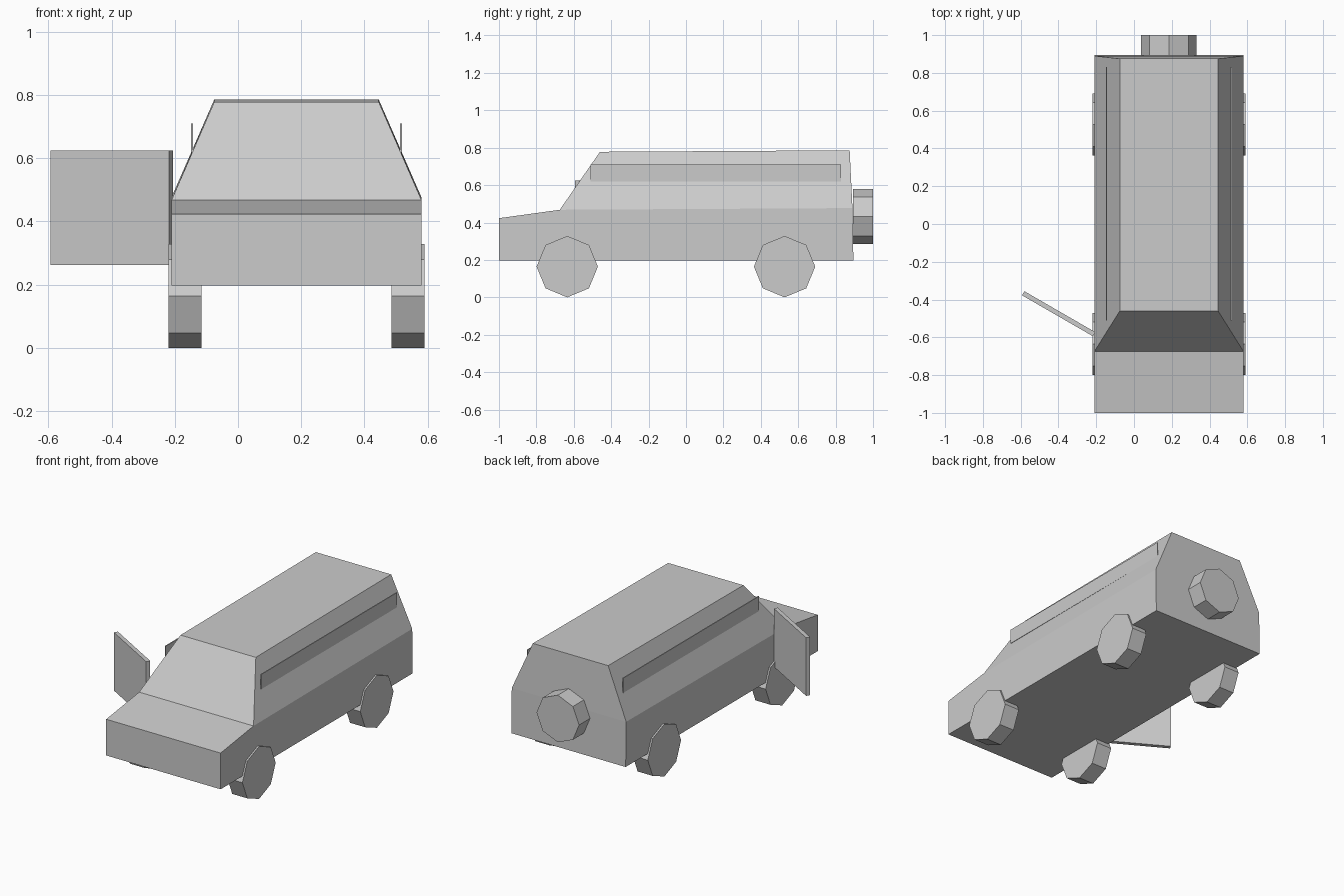
import bpy, bmesh, math
from mathutils import Matrix

cube = bpy.data.objects.get("Cube")
if cube:
    bpy.data.objects.remove(cube, do_unlink=True)

grey = bpy.data.materials.new("plain_grey")
grey.use_nodes = True
colour = (0.6, 0.6, 0.6, 1)
grey.diffuse_color = colour
grey.node_tree.nodes["Principled BSDF"].inputs["Base Color"].default_value = colour

MID = 0.185  # centre line of the van, offset by the open door


def finish(name, bm):
    bmesh.ops.recalc_face_normals(bm, faces=bm.faces)
    mesh = bpy.data.meshes.new(name)
    bm.to_mesh(mesh)
    bm.free()
    mesh.materials.append(grey)
    obj = bpy.data.objects.new(name, mesh)
    bpy.context.collection.objects.link(obj)
    return obj


def box(name, size, location, turn=0):
    bm = bmesh.new()
    bmesh.ops.create_cube(bm, size=1)
    bmesh.ops.scale(bm, vec=size, verts=bm.verts)
    obj = finish(name, bm)
    obj.location = location
    obj.rotation_euler.z = turn
    return obj


def wheel(name, radius, width, location, axis):
    bm = bmesh.new()
    bmesh.ops.create_cone(bm, cap_ends=True, segments=8, radius1=radius,
                          radius2=radius, depth=width,
                          matrix=Matrix.Rotation(math.pi / 2, 4, axis))
    obj = finish(name, bm)
    obj.location = location
    return obj


# Body: half-width, y and z of each corner along the side outline
outline = [
    (0.395, -1.0, 0.197),    # bumper
    (0.395, -1.0, 0.423),    # bonnet front
    (0.395, -0.675, 0.468),  # windscreen foot
    (0.26, -0.46, 0.778),    # roof front
    (0.26, 0.875, 0.786),    # roof back
    (0.395, 0.89, 0.477),    # belt line back
    (0.395, 0.895, 0.197),   # floor back
]
bm = bmesh.new()
sides = [[bm.verts.new((MID + s * w, y, z)) for w, y, z in outline] for s in (-1, 1)]
for v in sides:
    bm.faces.new([v[0], v[1], v[2], v[5], v[6]])
    bm.faces.new(v[2:6])
right, left = sides
for i in range(len(outline)):
    j = (i + 1) % len(outline)
    bm.faces.new([right[i], right[j], left[j], left[i]])
finish("body", bm)

# Wheels and roof rails on both sides
for side, s in (("right", -1), ("left", 1)):
    for end, y in (("front", -0.635), ("rear", 0.527)):
        wheel(f"{end}_{side}_wheel", 0.164, 0.104, (MID + s * 0.353, y, 0.164), 'Y')
    box(f"{side}_roof_rail", (0.006, 1.34, 0.092), (MID + s * 0.33, 0.16, 0.664))

# Spare wheel on the back
wheel("spare_wheel", 0.147, 0.108, (MID, 0.946, 0.433), 'X')

# Open door, hinged at the front
box("open_door", (0.433, 0.025, 0.363), (-0.399, -0.475, 0.4435), math.radians(-30))
